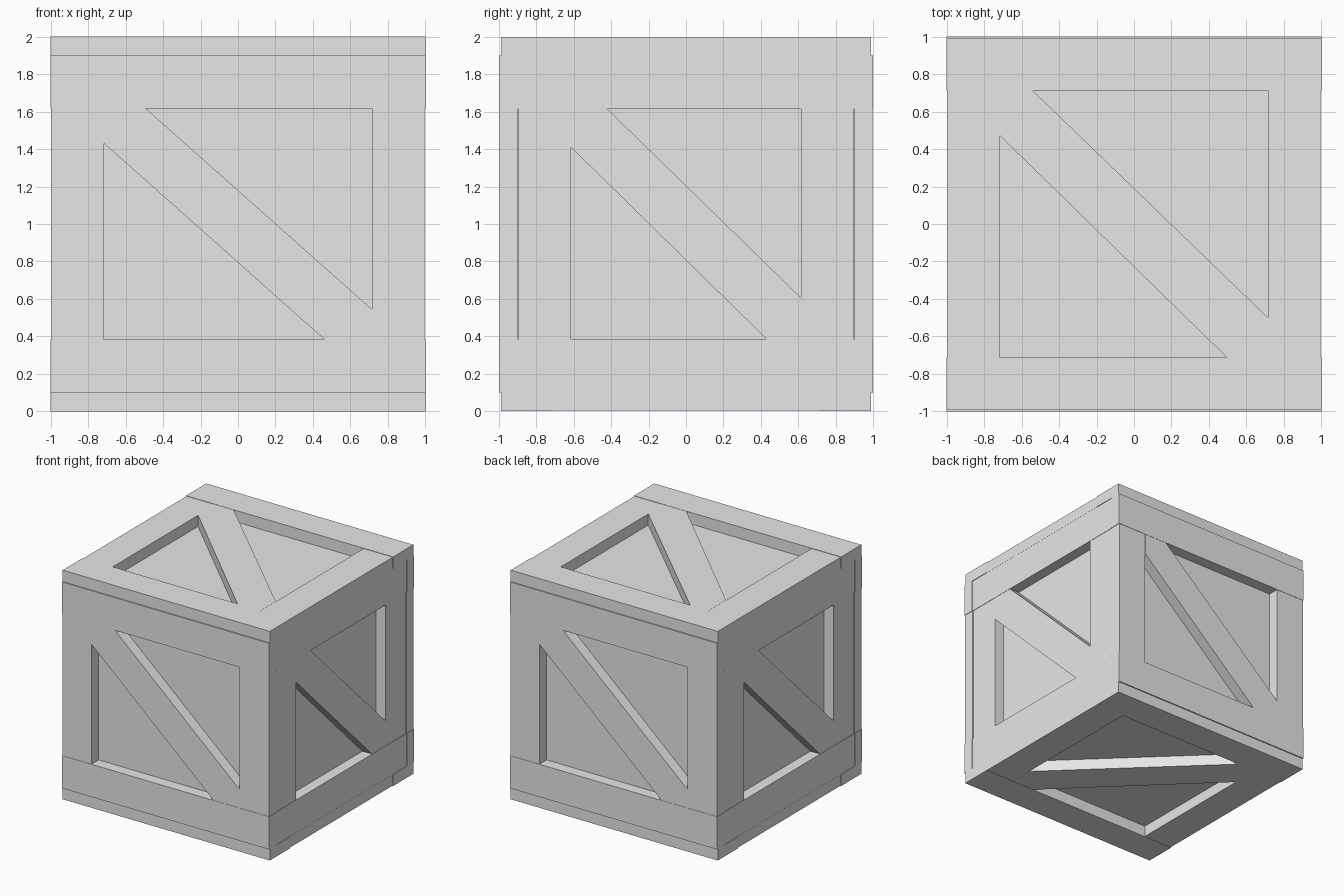
import bpy, bmesh
from mathutils import Vector

cube = bpy.data.objects.get("Cube")
if cube:
    bpy.data.objects.remove(cube, do_unlink=True)

grey = bpy.data.materials.new("light_grey")
grey.use_nodes = True
grey.diffuse_color = (0.8, 0.8, 0.8, 1)
grey.node_tree.nodes["Principled BSDF"].inputs["Base Color"].default_value = (0.8, 0.8, 0.8, 1)

X, Y, Z = Vector((1, 0, 0)), Vector((0, 1, 0)), Vector((0, 0, 1))
CENTRE = Z
INNER = 0.9  # half size of the inner box


def prism(name, outline, low, high, u=X, v=Y, w=Z):
    """Extrude a 2D outline in the (u, v) plane from low to high along w."""
    bm = bmesh.new()
    base = bm.faces.new([bm.verts.new(CENTRE + u * a + v * b + w * low) for a, b in outline])
    ext = bmesh.ops.extrude_face_region(bm, geom=[base])["geom"]
    bmesh.ops.translate(bm, vec=w * (high - low),
                        verts=[g for g in ext if isinstance(g, bmesh.types.BMVert)])
    bmesh.ops.recalc_face_normals(bm, faces=bm.faces)
    mesh = bpy.data.meshes.new(name)
    bm.to_mesh(mesh)
    bm.free()
    mesh.materials.append(grey)
    obj = bpy.data.objects.new(name, mesh)
    bpy.context.collection.objects.link(obj)


def rect(u0, u1, v0, v1):
    return [(u0, v0), (u1, v0), (u1, v1), (u0, v1)]


def panel(name, axes, outer, opening, brace, face):
    """Two long rails, two short posts between them and a diagonal brace."""
    (hu, hv), (iu, iv) = outer, opening
    for s, label in ((1, "upper"), (-1, "lower")):
        prism(f"{name}_{label}_rail", rect(-hu, hu, *sorted((s * iv, s * hv))),
              INNER, face, *axes)
    for s, label in ((1, "second"), (-1, "first")):
        prism(f"{name}_{label}_post", rect(*sorted((s * iu, s * (hu - 0.004))), -iv, iv),
              INNER, face - 0.003, *axes)
    # brace ends fill two opposite corners of the opening
    v_start, u_start, v_end, u_end = brace
    outline = [(-iu, v_start), (u_end, -iv), (iu, -iv), (iu, v_end), (u_start, iv), (-iu, iv)]
    prism(f"{name}_brace", outline, INNER, face - 0.002, *axes)


# Inner box
prism("inner_box", rect(-INNER, INNER, -INNER, INNER), -INNER, INNER)

# Front and back walls
wall = ((1, 0.9), (0.715, 0.615), (0.43, -0.49, -0.455, 0.46), 1)
panel("front", (X, Z, -Y), *wall)
panel("back", (-X, Z, Y), *wall)

# Side walls, fitted between the front and back walls
side = ((0.9, 0.9), (0.615, 0.615), (0.41, -0.42, -0.395, 0.43), 0.995)
panel("left_side", (Y, Z, X), *side)
panel("right_side", (-Y, Z, -X), *side)

# Lid and base
cap = ((1, 0.99), (0.715, 0.712), (0.47, -0.54, -0.5, 0.495), 1)
panel("lid", (X, Y, Z), *cap)
panel("base", (X, Y, -Z), *cap)
